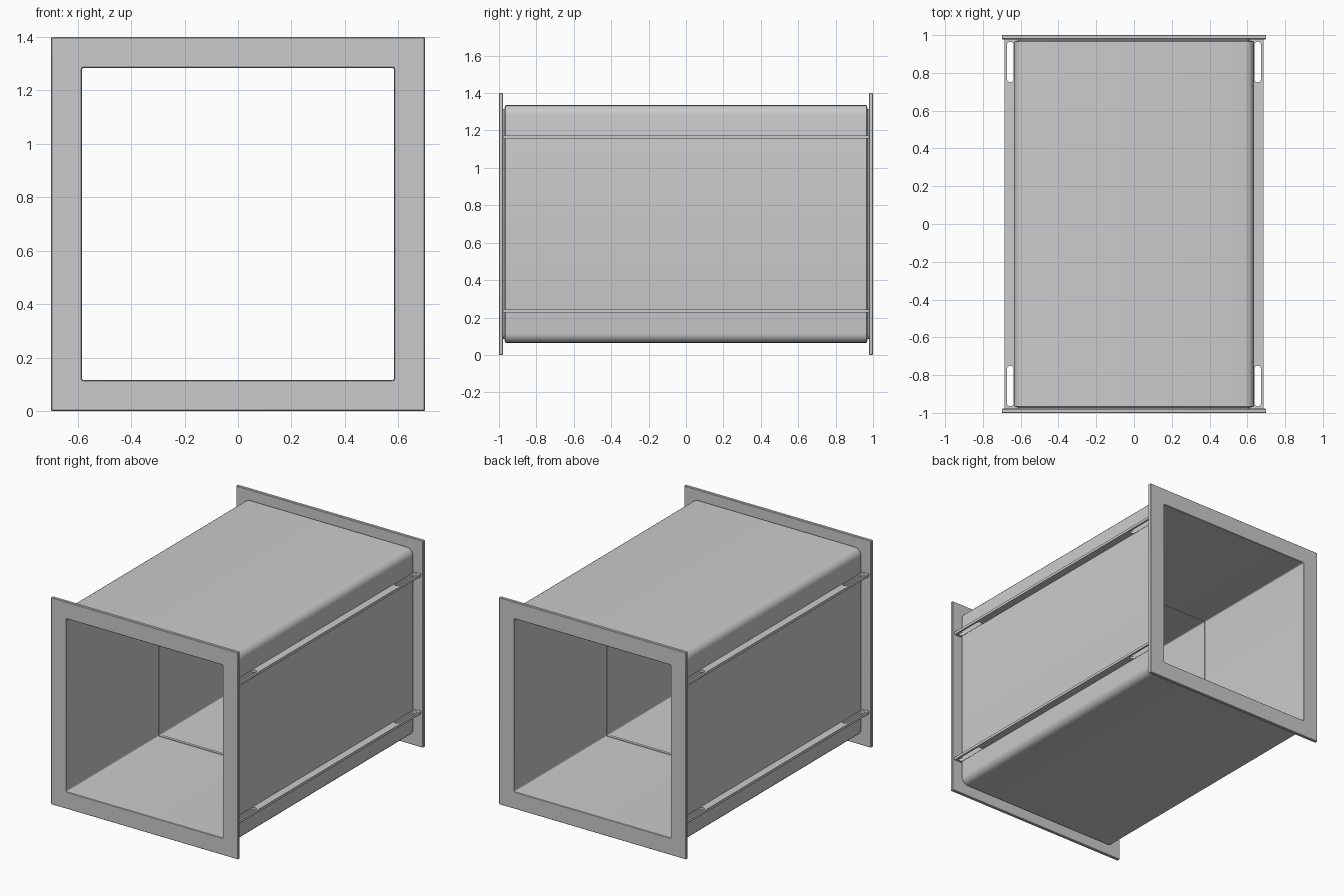
import bpy, bmesh
from math import pi, cos, sin

if "Cube" in bpy.data.objects:
    bpy.data.objects.remove(bpy.data.objects["Cube"])

CZ = 0.7  # height of the duct axis


def finish(ob):
    bpy.ops.object.select_all(action='DESELECT')
    ob.select_set(True)
    bpy.context.view_layer.objects.active = ob
    bpy.ops.object.shade_smooth_by_angle(angle=pi / 6)


def rounded_square(half, r, seg=5):
    pts = []
    for k, (sx, sz) in enumerate(((1, 1), (-1, 1), (-1, -1), (1, -1))):
        for i in range(seg + 1):
            a = (k + i / seg) * pi / 2
            pts.append((sx * (half - r) + r * cos(a), sz * (half - r) + r * sin(a)))
    return pts


def frame_loft(name, stations):
    """Closed square tube: each station is (y, half size, corner radius)."""
    bm = bmesh.new()
    rings = [[bm.verts.new((x, y, z + CZ)) for x, z in rounded_square(h, r)]
             for y, h, r in stations]
    for a, b in zip(rings, rings[1:] + rings[:1]):
        n = len(a)
        for i in range(n):
            j = (i + 1) % n
            bm.faces.new((a[i], a[j], b[j], b[i]))
    bmesh.ops.recalc_face_normals(bm, faces=bm.faces)
    me = bpy.data.meshes.new(name)
    bm.to_mesh(me)
    bm.free()
    ob = bpy.data.objects.new(name, me)
    bpy.context.collection.objects.link(ob)
    finish(ob)


# Duct body: rounded outer shell, stepped-in ends, thin seam ridge inside at mid length
frame_loft("duct_body", [
    (-0.98, 0.615, 0.03), (-0.972, 0.615, 0.03), (-0.965, 0.635, 0.05),
    (0.965, 0.635, 0.05), (0.972, 0.615, 0.03), (0.98, 0.615, 0.03),
    (0.98, 0.588, 0.008), (0.01, 0.588, 0.008), (0.01, 0.584, 0.008),
    (-0.01, 0.584, 0.008), (-0.01, 0.588, 0.008), (-0.98, 0.588, 0.008)])

# End flanges with slightly softened edges
for name, s in (("front_flange", -1), ("back_flange", 1)):
    e = 0.003
    frame_loft(name, [
        (s * (1 - e), 0.7, 0.004), (s * (0.978 + e), 0.7, 0.004),
        (s * 0.978, 0.7 - e, 0.004), (s * 0.978, 0.585, 0.01),
        (s * (1 - e), 0.585, 0.01), (s, 0.585 + e, 0.01),
        (s, 0.7 - e, 0.004)])


def slot(x0, x1, y0, y1, seg=8):
    r, cx = (x1 - x0) / 2, (x0 + x1) / 2
    arc = [(r * cos(i * pi / seg), r * sin(i * pi / seg)) for i in range(seg + 1)]
    return ([(cx + x, y1 - r + y) for x, y in arc]
            + [(cx - x, y0 + r - y) for x, y in arc])


# Side rails: flat strips with a rounded slot near each end
def side_rail(name, side, z):
    loops = [[(0.62, -0.979), (0.686, -0.979), (0.686, 0.979), (0.62, 0.979)],
             slot(0.637, 0.673, 0.75, 0.965), slot(0.637, 0.673, -0.965, -0.75)]
    cu = bpy.data.curves.new(name, 'CURVE')
    cu.dimensions = '2D'
    cu.fill_mode = 'BOTH'
    cu.extrude = 0.009
    for pts in loops:
        sp = cu.splines.new('POLY')
        sp.points.add(len(pts) - 1)
        for p, (x, y) in zip(sp.points, pts):
            p.co = (side * x, y, 0, 1)
        sp.use_cyclic_u = True
    ob = bpy.data.objects.new(name, cu)
    ob.location.z = z
    bpy.context.collection.objects.link(ob)
    bpy.ops.object.select_all(action='DESELECT')
    ob.select_set(True)
    bpy.context.view_layer.objects.active = ob
    bpy.ops.object.convert(target='MESH')
    finish(bpy.context.view_layer.objects.active)


for sname, side in (("left", -1), ("right", 1)):
    for lname, z in (("lower", 0.235), ("upper", 1.165)):
        side_rail(f"{sname}_{lname}_rail", side, z)
